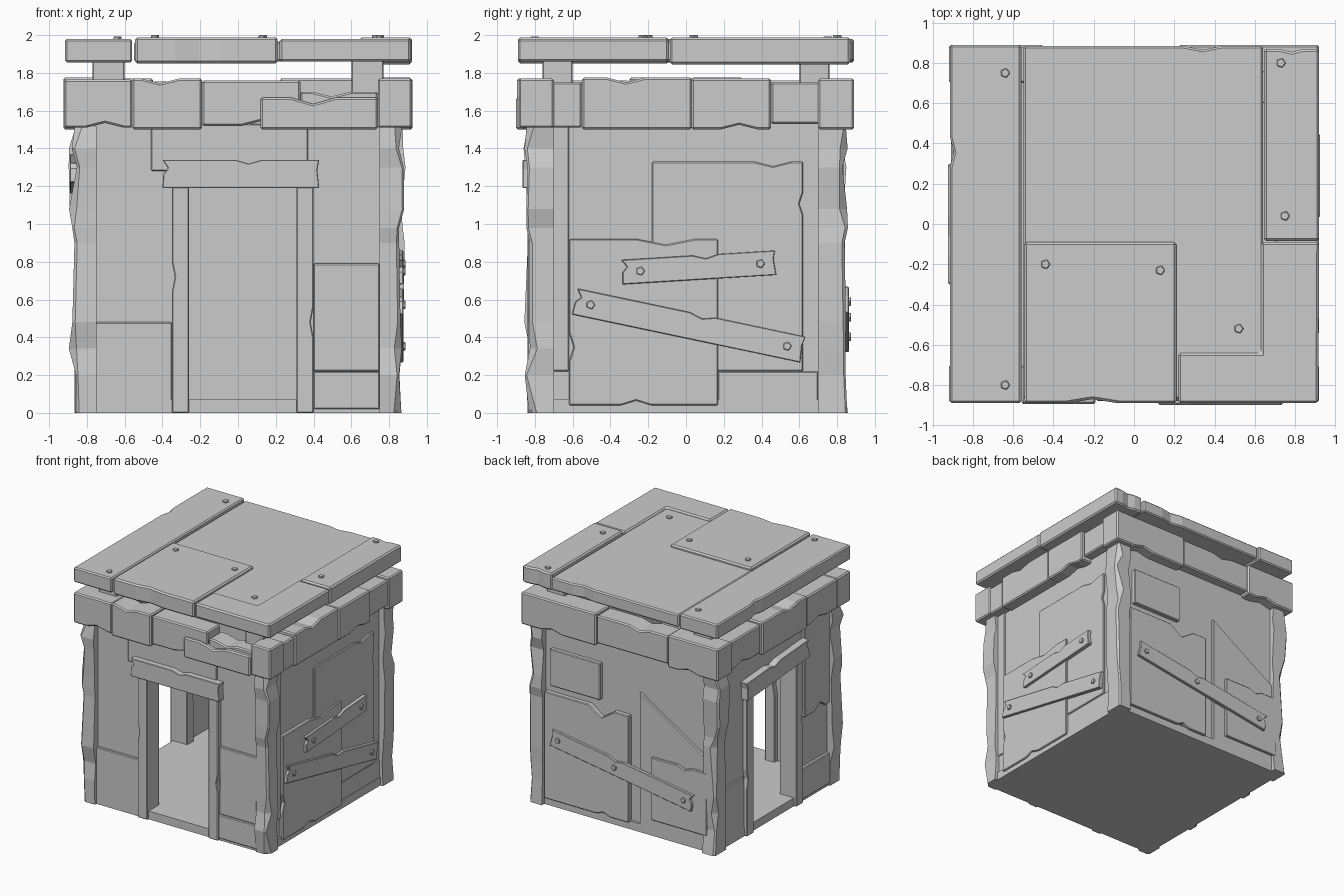
import bpy, bmesh, math, random
from mathutils import Vector

random.seed(7)
cube = bpy.data.objects.get("Cube")
if cube:
    bpy.data.objects.remove(cube)

grey = bpy.data.materials.new("weathered_grey")
grey.use_nodes = True
GREY = (0.6, 0.6, 0.6, 1)
grey.diffuse_color = GREY
grey.node_tree.nodes["Principled BSDF"].inputs["Base Color"].default_value = GREY

# Each side maps (along, up, outward) to model space
SIDES = {
    "front": lambda u, v, d: (u, -d, v),
    "back": lambda u, v, d: (u, d, v),
    "left": lambda u, v, d: (d, u, v),
    "right": lambda u, v, d: (-d, u, v),
    "top": lambda u, v, d: (u, v, d),
}


def finish(name, bm, bevel=0.0):
    bmesh.ops.recalc_face_normals(bm, faces=bm.faces)
    mesh = bpy.data.meshes.new(name)
    bm.to_mesh(mesh)
    bm.free()
    mesh.materials.append(grey)
    obj = bpy.data.objects.new(name, mesh)
    bpy.context.collection.objects.link(obj)
    if bevel:
        mod = obj.modifiers.new("worn_edges", "BEVEL")
        mod.width = bevel
        mod.segments = 1
        mod.limit_method = "ANGLE"
        mod.angle_limit = math.radians(60)
    return obj


def slab(name, side, outline, d0, d1, bevel=0.006):
    """Extrude an outline outward from one side."""
    bm = bmesh.new()
    place = SIDES[side]
    lo = [bm.verts.new(place(u, v, d0)) for u, v in outline]
    hi = [bm.verts.new(place(u, v, d1)) for u, v in outline]
    bm.faces.new(lo)
    bm.faces.new(hi)
    for i in range(len(lo)):
        j = (i + 1) % len(lo)
        bm.faces.new((lo[i], lo[j], hi[j], hi[i]))
    return finish(name, bm, bevel)


def rect(u0, v0, u1, v1):
    return [(u0, v0), (u1, v0), (u1, v1), (u0, v1)]


def chip(outline, edge, at=0.5, width=0.12, depth=0.025):
    """Cut a shallow V out of one edge of a counterclockwise outline."""
    a = Vector(outline[edge])
    b = Vector(outline[(edge + 1) % len(outline)])
    run = (b - a).normalized()
    inward = Vector((-run.y, run.x))
    mid = a.lerp(b, at)
    cut = [mid - run * width / 2, mid + inward * depth, mid + run * width / 2]
    return outline[:edge + 1] + [tuple(p) for p in cut] + outline[edge + 1:]


def nail(name, side, u, v, d):
    ring = [(u + 0.025 * math.cos(k * math.tau / 5), v + 0.025 * math.sin(k * math.tau / 5))
            for k in range(5)]
    slab(name, side, ring, d - 0.01, d + 0.012, 0.004)


def board(name, side, start, end, width, d0, d1, nails=()):
    """Slanted board with a split end, nailed at fractions of its length."""
    a, b = Vector(start), Vector(end)
    run = (b - a).normalized()
    up = Vector((-run.y, run.x)) * width / 2
    shape = [a - up, b - up, b + up * 0.3 - run * 0.01, b + up,
             a + up, a + up * 0.4 + run * 0.03, a + run * 0.005]
    shape = chip([tuple(p) for p in shape], 3, 0.45, 0.14, 0.02)
    slab(name, side, shape, d0, d1, 0.004)
    for t in nails:
        p = a.lerp(b, t)
        nail(name + "_nail", side, p.x, p.y, d1)


def corner_post(name, sx, sy):
    """Square timber whose outer edge is hacked at uneven heights."""
    bm = bmesh.new()
    rings = []
    for z in (0, 0.2, 0.34, 0.48, 0.9, 0.98, 1.08, 1.3, 1.4, 1.52):
        x = 0.875 + random.uniform(-0.025, 0.022)
        y = 0.845 + random.uniform(-0.02, 0.015)
        c = random.choice((0.01, 0.015, 0.04))
        pts = [(0.75, 0.70), (x, 0.70), (x, y - c), (x - c, y), (0.75, y)]
        rings.append([bm.verts.new((sx * px, sy * py, z)) for px, py in pts])
    for r, s in zip(rings, rings[1:]):
        for i in range(5):
            j = (i + 1) % 5
            bm.faces.new((r[i], r[j], s[j], s[i]))
    bm.faces.new(rings[0])
    bm.faces.new(rings[-1])
    finish(name, bm)


# Floor and corner timbers
slab("floor", "top", rect(-0.84, -0.82, 0.84, 0.82), 0, 0.07, 0)
for sx, sx_name in ((1, "left"), (-1, "right")):
    for sy, sy_name in ((-1, "front"), (1, "back")):
        corner_post(f"{sy_name}_{sx_name}_corner_post", sx, sy)
        # Stub timbers holding the roof above the beams
        slab("roof_support", "top", rect(*sorted((sx * 0.6, sx * 0.77))[:1], min(sy * 0.6, sy * 0.76),
             max(sx * 0.6, sx * 0.77), max(sy * 0.6, sy * 0.76)), 1.5, 1.87)

# Solid walls
slab("left_wall", "left", rect(-0.75, 0.01, 0.75, 1.55), 0.74, 0.825, 0)
slab("back_wall", "back", rect(-0.8, 0.01, 0.8, 1.55), 0.73, 0.8, 0)

# Doorway walls with jambs and lintel boards
for side, lo, hi, end, d, tilt in (("front", -0.26, 0.31, 0.8, 0.80, 0), ("right", -0.24, 0.33, 0.75, 0.825, -0.03)):
    doorway = [(-end, 0.01), (lo, 0.01), (lo, 1.19), (hi, 1.19), (hi, 0.01),
               (end, 0.01), (end, 1.55), (-end, 1.55)]
    slab(side + "_wall", side, doorway, d - 0.08, d, 0)
    for u, edge in ((lo - 0.09, 3), (hi, 1)):
        jamb = chip(rect(u, 0, u + 0.09, 1.2), edge, 0.4, 0.16, 0.015)
        slab(side + "_door_jamb", side, jamb, d - 0.12, d + 0.04)
    board(side + "_door_lintel", side, (lo - 0.14, 1.265 - tilt), (hi + 0.12, 1.265 + tilt),
          0.15, d, d + 0.065)

# Front cladding
slab("front_low_panel", "front", rect(-0.77, 0.02, -0.35, 0.48), 0.79, 0.82)
slab("front_mid_panel", "front", rect(0.4, 0.22, 0.75, 0.79), 0.79, 0.82)
slab("front_base_panel", "front", rect(0.4, 0.02, 0.75, 0.22), 0.79, 0.83)
slab("front_top_panel", "front", rect(-0.46, 1.28, 0.37, 1.53), 0.79, 0.815)

# Cladding beside the side doorway
slab("right_top_panel", "right", chip(rect(-0.72, 0.7, -0.37, 1.53), 0, 0.4, 0.14, 0.05), 0.81, 0.85)
slab("right_base_panel", "right", rect(-0.72, 0.02, -0.34, 0.28), 0.81, 0.85)
slab("right_rear_panel", "right", rect(0.42, 0.02, 0.72, 0.5), 0.81, 0.84)

# Left side cladding and boards
slab("left_tall_sheet", "left", chip(chip(rect(-0.18, 0.22, 0.62, 1.33), 2, 0.2, 0.2), 1, 0.8, 0.12, 0.02),
     0.81, 0.84)
slab("left_low_sheet", "left", chip(chip(chip(rect(-0.62, 0.04, 0.17, 0.92), 3, 0.65, 0.16),
     2, 0.35, 0.3, 0.03), 0, 0.45, 0.16), 0.81, 0.853)
slab("left_base_strip", "left", rect(0.17, 0.03, 0.7, 0.22), 0.81, 0.835)
slab("left_front_strip", "left", rect(-0.72, 0.22, -0.62, 1.52), 0.81, 0.835)
board("left_upper_board", "left", (-0.34, 0.745), (0.475, 0.795), 0.13, 0.84, 0.875, (0.12, 0.9))
board("left_lower_board", "left", (-0.59, 0.59), (0.62, 0.335), 0.14, 0.84, 0.875, (0.07, 0.93))

# Back cladding and board
slab("back_window_patch", "back", rect(0.22, 1.02, 0.69, 1.33), 0.79, 0.835)
slab("back_large_sheet", "back", chip(chip(rect(-0.05, 0.06, 0.74, 0.96), 2, 0.68, 0.24, 0.08), 0, 0.3),
     0.79, 0.84)
slab("back_sloped_sheet", "back", [(-0.76, 0.05), (-0.14, 0.05), (-0.14, 1.18), (-0.76, 0.79)], 0.79, 0.82)
slab("back_low_patch", "back", chip(rect(-0.78, 0.14, -0.26, 0.67), 2, 0.6), 0.79, 0.84)
board("back_board", "back", (-0.66, 0.39), (0.66, 0.60), 0.14, 0.83, 0.862, (0.06, 0.55, 0.95))

# Beam ring: run along the side, bottom, top, outer distance
BEAMS = {
    "front": ((-0.92, -0.56, 1.51, 1.765, 0.885), (-0.56, -0.19, 1.5, 1.77, 0.895),
              (-0.19, 0.33, 1.52, 1.76, 0.88), (0.33, 0.74, 1.52, 1.7, 0.865), (0.74, 0.92, 1.51, 1.77, 0.885)),
    "left": ((-0.72, -0.55, 1.51, 1.75, 0.91), (-0.55, 0.03, 1.5, 1.775, 0.92),
             (0.03, 0.45, 1.5, 1.77, 0.925), (0.45, 0.72, 1.53, 1.75, 0.905)),
    "back": ((-0.92, -0.45, 1.5, 1.77, 0.89), (-0.45, 0.22, 1.52, 1.755, 0.88),
             (0.22, 0.92, 1.5, 1.77, 0.89)),
    "right": ((-0.72, -0.3, 1.51, 1.76, 0.915), (-0.3, 0.3, 1.5, 1.775, 0.925), (0.3, 0.72, 1.52, 1.76, 0.91)),
}
for side, parts in BEAMS.items():
    for k, (u0, u1, z0, z1, d) in enumerate(parts):
        shape = rect(u0, z0, u1, z1)
        if u1 - u0 > 0.35:
            shape = chip(shape, 2 * (k % 2), 0.6, 0.2, 0.025)
        slab(side + "_beam", side, shape, 0.7, d, 0.01)
slab("front_beam_patch", "front", chip(rect(0.12, 1.5, 0.74, 1.67), 2, 0.55, 0.24, 0.035), 0.85, 0.9, 0.01)

# Roof sheets
slab("roof_side_plank", "top", chip(rect(-0.915, -0.89, -0.56, 0.89), 3, 0.3, 0.16, 0.02), 1.855, 1.98, 0.01)
slab("roof_base", "top", chip(rect(-0.55, -0.87, 0.64, 0.885), 2, 0.25, 0.2, 0.02), 1.86, 1.965, 0.01)
slab("roof_front_sheet", "top", chip(rect(-0.545, -0.89, 0.21, -0.09), 0, 0.45, 0.25, 0.02), 1.85, 1.988, 0.012)
slab("roof_corner_sheet", "top", [(0.22, -0.89), (0.915, -0.89), (0.92, -0.09), (0.63, -0.09),
     (0.63, -0.64), (0.22, -0.64)], 1.86, 1.98, 0.012)
slab("roof_back_plank", "top", chip(rect(0.645, -0.085, 0.92, 0.87), 2, 0.5, 0.12, 0.015), 1.845, 1.988, 0.012)
for u, v, d in ((-0.64, 0.75, 1.98), (-0.64, -0.8, 1.98), (-0.44, -0.2, 1.988), (0.13, -0.23, 1.988),
                (0.52, -0.7 + 0.18, 1.965), (0.75, 0.04, 1.988), (0.73, 0.8, 1.988)):
    nail("roof_nail", "top", u, v, d)
